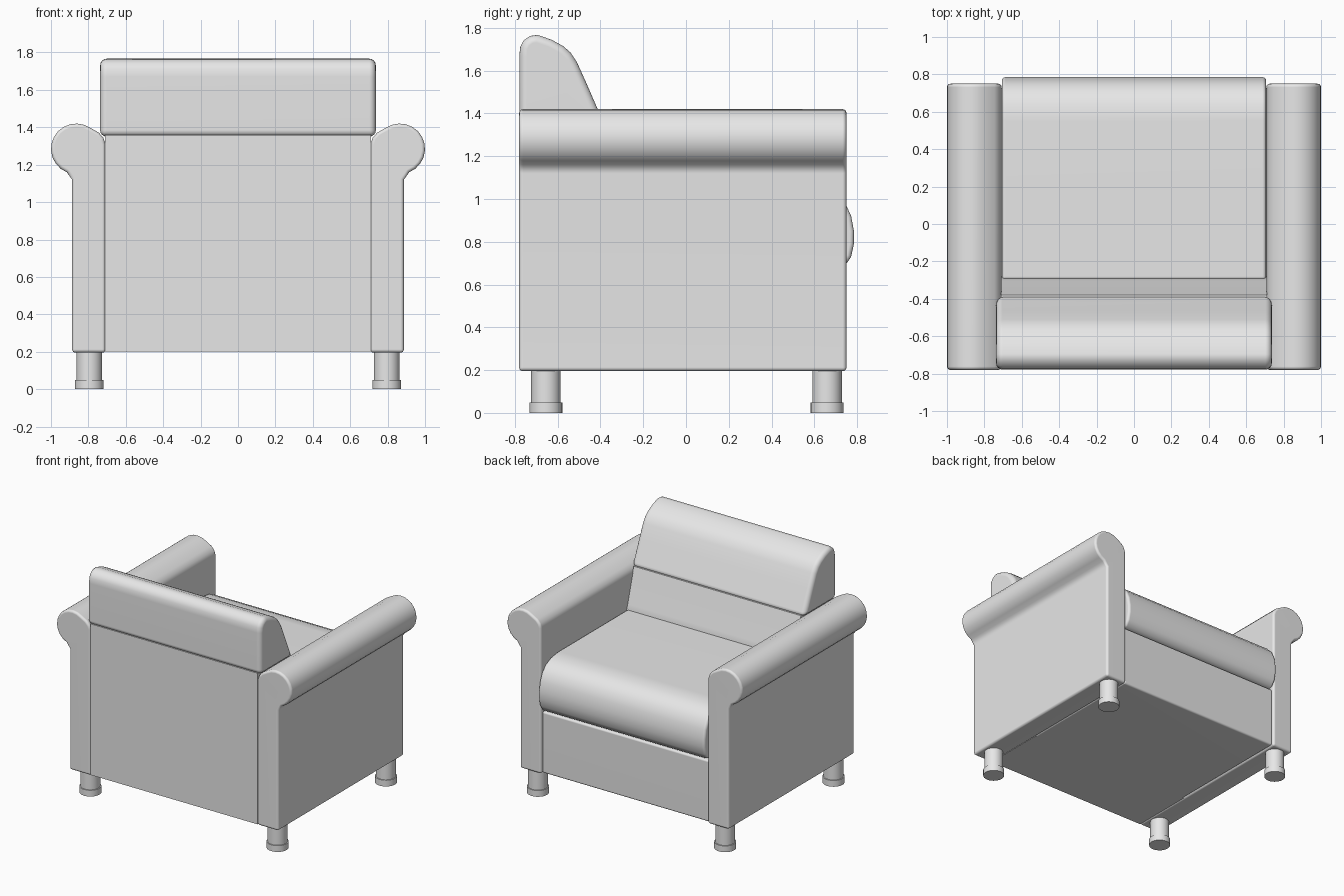
import bpy, bmesh
from math import radians, sin, cos

cube = bpy.data.objects.get("Cube")
if cube:
    bpy.data.objects.remove(cube, do_unlink=True)

GREY = (0.8, 0.8, 0.8, 1.0)
mat = bpy.data.materials.new("grey upholstery")
mat.use_nodes = True
mat.diffuse_color = GREY
mat.node_tree.nodes["Principled BSDF"].inputs["Base Color"].default_value = GREY


def finish(name, bm):
    """Turn a bmesh into a smooth-shaded object."""
    bmesh.ops.recalc_face_normals(bm, faces=bm.faces)
    mesh = bpy.data.meshes.new(name)
    bm.to_mesh(mesh)
    bm.free()
    mesh.materials.append(mat)
    obj = bpy.data.objects.new(name, mesh)
    bpy.context.collection.objects.link(obj)
    bpy.ops.object.select_all(action="DESELECT")
    obj.select_set(True)
    bpy.context.view_layer.objects.active = obj
    bpy.ops.object.shade_smooth_by_angle(angle=radians(40))
    normals = obj.modifiers.new("weighted_normals", "WEIGHTED_NORMAL")
    normals.keep_sharp = True
    return obj


def prism(name, profile, place, start, end, bevel=0.0):
    """Extrude a profile from start to end and round its sharp edges."""
    bm = bmesh.new()
    face = bm.faces.new([bm.verts.new(place(a, b, start)) for a, b in profile])
    grown = bmesh.ops.extrude_face_region(bm, geom=[face], use_keep_orig=True)
    shift = place(0, 0, end - start)
    moved = [g for g in grown["geom"] if isinstance(g, bmesh.types.BMVert)]
    bmesh.ops.translate(bm, verts=moved, vec=shift)
    bmesh.ops.recalc_face_normals(bm, faces=bm.faces)
    if bevel:
        sharp = [e for e in bm.edges if e.calc_face_angle(0) > radians(40)]
        bmesh.ops.bevel(bm, geom=sharp, offset=bevel, segments=4,
                        profile=0.5, affect="EDGES", clamp_overlap=True)
    return finish(name, bm)


def across(y, z, x):
    return (x, y, z)


def lengthwise(x, z, y):
    return (x, y, z)


# Rolled arms: a flat panel topped by a scroll
for side, label in ((1, "left"), (-1, "right")):
    roll = [(0.865 + 0.135 * cos(radians(a)), 1.285 + 0.135 * sin(radians(a)))
            for a in range(-68, 126, 16)]
    outline = [(0.708, 0.195), (0.887, 0.195), (0.887, 1.12), *roll,
               (0.745, 1.372), (0.72, 1.345), (0.708, 1.31)]
    prism(label + "_arm", [(side * x, z) for x, z in outline],
          lengthwise, -0.78, 0.75, 0.018)

# Lower backrest between the arms
prism("backrest_lower",
      [(-0.777, 0.2), (-0.28, 0.2), (-0.28, 1.03), (-0.305, 1.1),
       (-0.38, 1.36), (-0.777, 1.36)], across, -0.71, 0.71)

# Upper backrest, slightly wider, with a rounded crest
prism("backrest_upper",
      [(-0.779, 1.35), (-0.38, 1.35), (-0.415, 1.425), (-0.465, 1.54),
       (-0.51, 1.64), (-0.54, 1.685), (-0.575, 1.715), (-0.63, 1.745),
       (-0.695, 1.767), (-0.73, 1.762), (-0.76, 1.74), (-0.775, 1.71),
       (-0.779, 1.67)], across, -0.737, 0.737, 0.035)

# Seat base and cushion with a rolled front edge
prism("seat_base", [(-0.3, 0.2), (0.735, 0.2), (0.735, 0.672), (-0.3, 0.672)],
      across, -0.709, 0.709, 0.015)
prism("seat_cushion",
      [(-0.3, 0.675), (0.7, 0.675), (0.745, 0.69), (0.772, 0.73),
       (0.785, 0.79), (0.785, 0.85), (0.772, 0.92), (0.745, 0.98),
       (0.7, 1.025), (0.64, 1.052), (0.55, 1.065), (-0.3, 1.065)],
      across, -0.707, 0.707, 0.02)

# Round legs with wider feet
for x, x_label in ((0.795, "left"), (-0.795, "right")):
    for y, y_label in ((-0.655, "front"), (0.66, "back")):
        bm = bmesh.new()
        for radius, low, high in ((0.077, 0.0, 0.048), (0.069, 0.04, 0.21)):
            made = bmesh.ops.create_cone(bm, cap_ends=True, segments=28,
                                         radius1=radius, radius2=radius,
                                         depth=high - low)
            bmesh.ops.translate(bm, verts=made["verts"],
                                vec=(x, y, (low + high) / 2))
        finish(y_label + "_" + x_label + "_leg", bm)
